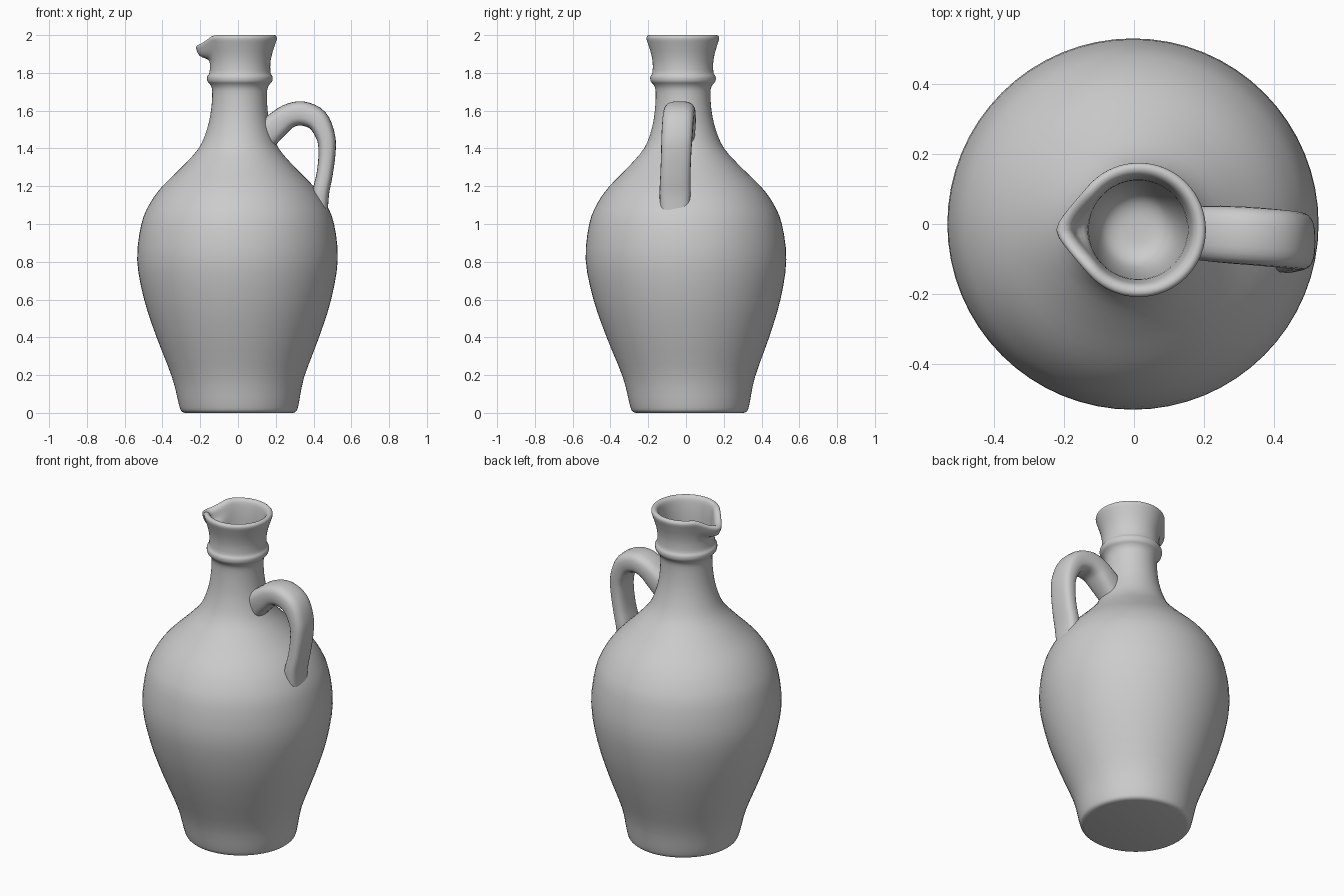
import bpy, bmesh, math
from mathutils import Vector

if "Cube" in bpy.data.objects:
    bpy.data.objects.remove(bpy.data.objects["Cube"])

SEG = 64


def spline(pts, steps):
    """Catmull-Rom through tuples of any length."""
    out = []
    for i in range(len(pts) - 1):
        p0, p1, p2, p3 = (pts[max(i - 1, 0)], pts[i], pts[i + 1], pts[min(i + 2, len(pts) - 1)])
        for k in range(steps):
            t = k / steps
            out.append(tuple(0.5 * (2 * b + (c - a) * t + (2 * a - 5 * b + 4 * c - d) * t * t
                                    + (3 * b - a - 3 * c + d) * t ** 3)
                             for a, b, c, d in zip(p0, p1, p2, p3)))
    return out + [tuple(pts[-1])]


def smooth(a, b, v):
    t = min(max((v - a) / (b - a), 0), 1)
    return t * t * (3 - 2 * t)


def lerp_table(table, z):
    for a, b in zip(table, table[1:]):
        if z <= b[0]:
            t = max(0, (z - a[0]) / (b[0] - a[0]))
            return [a[i] + (b[i] - a[i]) * t for i in (1, 2)]
    return table[-1][1:]


def skin(name, rings):
    """Bridge a list of closed rings and cap both ends."""
    bm = bmesh.new()
    loops = [[bm.verts.new(p) for p in ring] for ring in rings]
    n = len(loops[0])
    for a, b in zip(loops, loops[1:]):
        for i in range(n):
            j = (i + 1) % n
            bm.faces.new((a[i], a[j], b[j], b[i]))
    bm.faces.new(loops[0][::-1])
    bm.faces.new(loops[-1])
    bmesh.ops.recalc_face_normals(bm, faces=bm.faces)
    mesh = bpy.data.meshes.new(name)
    bm.to_mesh(mesh)
    bm.free()
    ob = bpy.data.objects.new(name, mesh)
    bpy.context.collection.objects.link(ob)
    bpy.context.view_layer.objects.active = ob
    ob.select_set(True)
    bpy.ops.object.shade_smooth_by_angle(angle=math.radians(50))
    ob.select_set(False)


# Jug body: outer profile, rolled lip, then the inside of the neck (radius, height)
outer = [(0.285, 0), (0.305, 0.01), (0.318, 0.05), (0.35, 0.19), (0.43, 0.4), (0.495, 0.6),
         (0.531, 0.81), (0.51, 1.0), (0.465, 1.11), (0.40, 1.2), (0.30, 1.3), (0.212, 1.4),
         (0.17, 1.5), (0.15, 1.6), (0.145, 1.7), (0.155, 1.735), (0.171, 1.755), (0.173, 1.78),
         (0.162, 1.80), (0.16, 1.85), (0.168, 1.9), (0.183, 1.95), (0.192, 1.98),
         (0.188, 1.995), (0.176, 2.0), (0.162, 1.993), (0.152, 1.97), (0.143, 1.9),
         (0.138, 1.8), (0.125, 1.68), (0.10, 1.6), (0.06, 1.57), (0.01, 1.565)]
# Slight hand-thrown wobble of the axis (height, x, y)
axis = [(0, 0.005, 0.02), (0.2, 0.0, 0.015), (0.8, -0.003, 0), (1.2, 0.0, -0.005),
        (1.6, 0.007, -0.015), (2.0, 0.014, -0.017)]
A0 = 0.72  # half angle of the pouring lip


def jug_ring(r, z):
    cx, cy = lerp_table(axis, z)
    w = smooth(1.85, 1.955, z)
    ring = []
    for i in range(SEG):
        a = 2 * math.pi * i / SEG
        d = math.sqrt((a - math.pi) ** 2 + 0.01)
        k = 1 / math.cos(A0 - d) if d < A0 else 1
        rr = r * (1 + (k - 1) * w)
        drop = 0.05 * w * (1 - smooth(0.0, 0.75, abs(a - math.pi)))
        ring.append((cx + rr * math.cos(a), cy + rr * math.sin(a), z - drop))
    return ring


skin("jug_body", [jug_ring(r, z) for r, z in spline(outer, 3)])

# Strap handle: x, y, z, half thickness, half width
path = [(0.13, -0.025, 1.46, 0.08, 0.07), (0.20, -0.027, 1.52, 0.07, 0.078),
        (0.265, -0.03, 1.57, 0.064, 0.082), (0.34, -0.035, 1.585, 0.064, 0.083),
        (0.42, -0.042, 1.55, 0.06, 0.083), (0.465, -0.048, 1.46, 0.05, 0.082),
        (0.471, -0.052, 1.37, 0.045, 0.08), (0.458, -0.056, 1.26, 0.043, 0.08),
        (0.437, -0.058, 1.16, 0.045, 0.082), (0.43, -0.058, 1.05, 0.045, 0.075)]
stations = spline(path, 4)
rings = []
for i, (x, y, z, th, wd) in enumerate(stations):
    p, q = stations[max(i - 1, 0)], stations[min(i + 1, len(stations) - 1)]
    t = Vector((q[0] - p[0], 0, q[2] - p[2])).normalized()
    side = Vector((0, 1, 0))
    nrm = t.cross(side)
    ring = []
    for k in range(24):
        a = 2 * math.pi * k / 24
        c, s = math.cos(a), math.sin(a)
        u = math.copysign(abs(c) ** 0.7, c) * wd
        v = math.copysign(abs(s) ** 0.7, s) * th
        ring.append(Vector((x, y, z)) + side * u + nrm * v)
    rings.append(ring)
skin("handle", rings)
